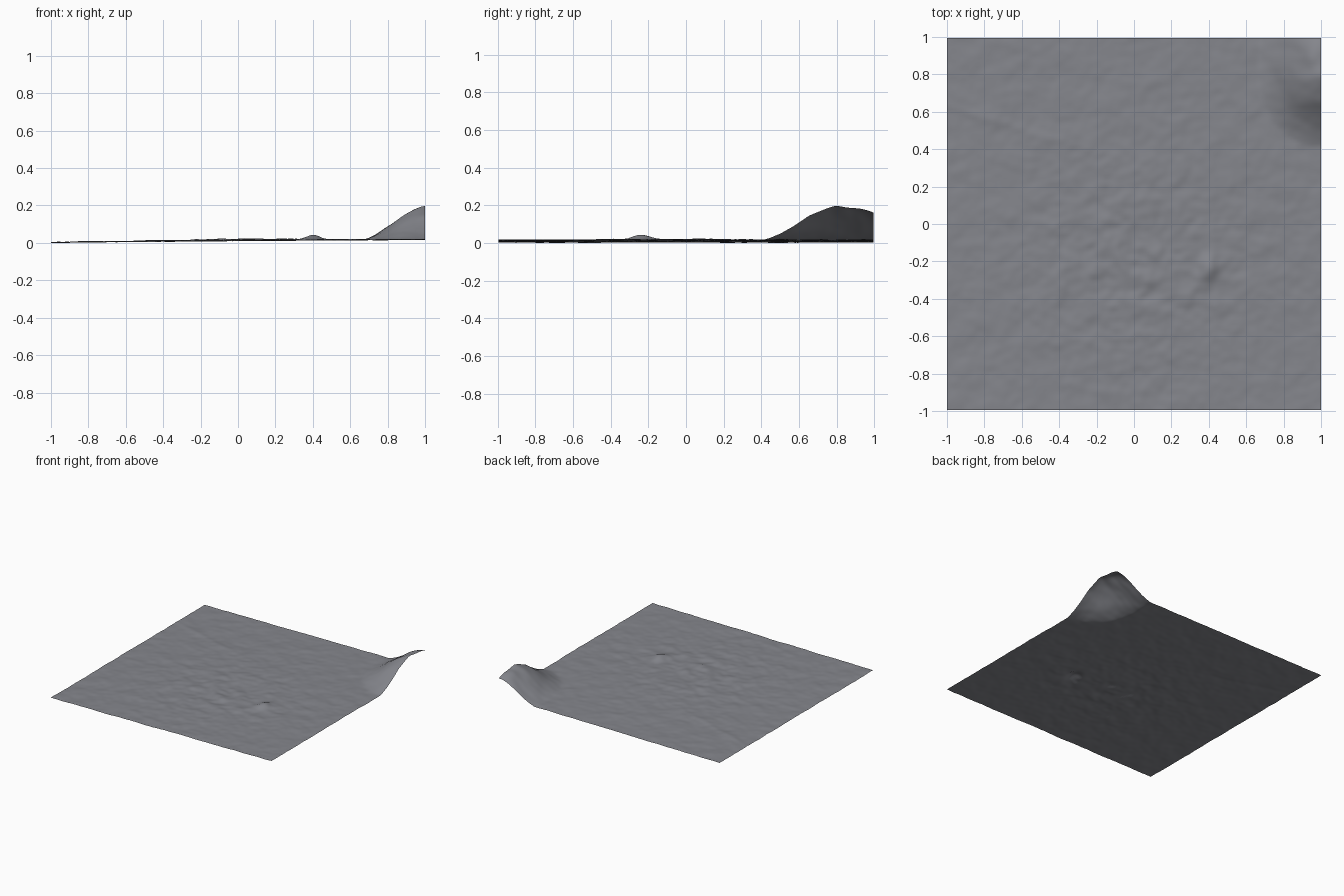
import bpy, bmesh, math
from mathutils import Vector, noise

if "Cube" in bpy.data.objects:
    bpy.data.objects.remove(bpy.data.objects["Cube"])

N = 130  # grid resolution


def bump(x, y, cx, cy, rx, ry, h):
    return h * math.exp(-((x - cx) / rx) ** 2 - ((y - cy) / ry) ** 2)


def hill(x, y):
    # rounded cone cut off by the right and back edges
    ry = 0.39 if y < 0.8 else 0.72
    d = math.hypot((1 - x) / 0.335, (y - 0.8) / ry)
    d = min(1.0, math.sqrt(d * d + 0.006))
    return 0.187 * (0.5 * 0.5 * (1 + math.cos(math.pi * d)) + 0.5 * (1 - d))


def height(x, y):
    # gentle tilt and low central swell
    z = 0.0145 + 0.0075 * x + bump(x, y, 0.05, 0.0, 0.6, 0.7, 0.007)
    # rough ground, strongest in the middle
    rough = 0.0035 + bump(x, y, 0.05, -0.2, 0.55, 0.55, 0.0055)
    p = Vector((x * 9, y * 10, 0.3))
    z += rough * (noise.noise(p) + 0.6 * noise.noise(p * 2.3))
    # small knoll and faint diagonal bank
    z += bump(x, y, 0.40, -0.24, 0.045, 0.065, 0.029)
    along = y - (0.63 - 0.3 * (x + 1))
    if x < -0.2:
        z += 0.003 * math.exp(-(along / 0.025) ** 2) * min(1, (-0.2 - x) / 0.3)
    h = hill(x, y)
    return z + h + h * 0.07 * noise.noise(Vector((x * 10, y * 10, 4)))


# open ground sheet displaced by the height function
bm = bmesh.new()
bmesh.ops.create_grid(bm, x_segments=N, y_segments=N, size=1.0)
for v in bm.verts:
    v.co.y *= 0.995
    v.co.z = height(v.co.x, v.co.y)
low = min(v.co.z for v in bm.verts)
for v in bm.verts:
    v.co.z -= low
for f in bm.faces:
    f.smooth = True
mesh = bpy.data.meshes.new("terrain_sheet")
bm.to_mesh(mesh)
bm.free()
terrain = bpy.data.objects.new("terrain_sheet", mesh)
bpy.context.collection.objects.link(terrain)

# dark slate ground colour
slate = bpy.data.materials.new("slate_ground")
slate.diffuse_color = (0.235, 0.24, 0.265, 1)
slate.use_nodes = True
slate.node_tree.nodes["Principled BSDF"].inputs["Base Color"].default_value = slate.diffuse_color
mesh.materials.append(slate)
